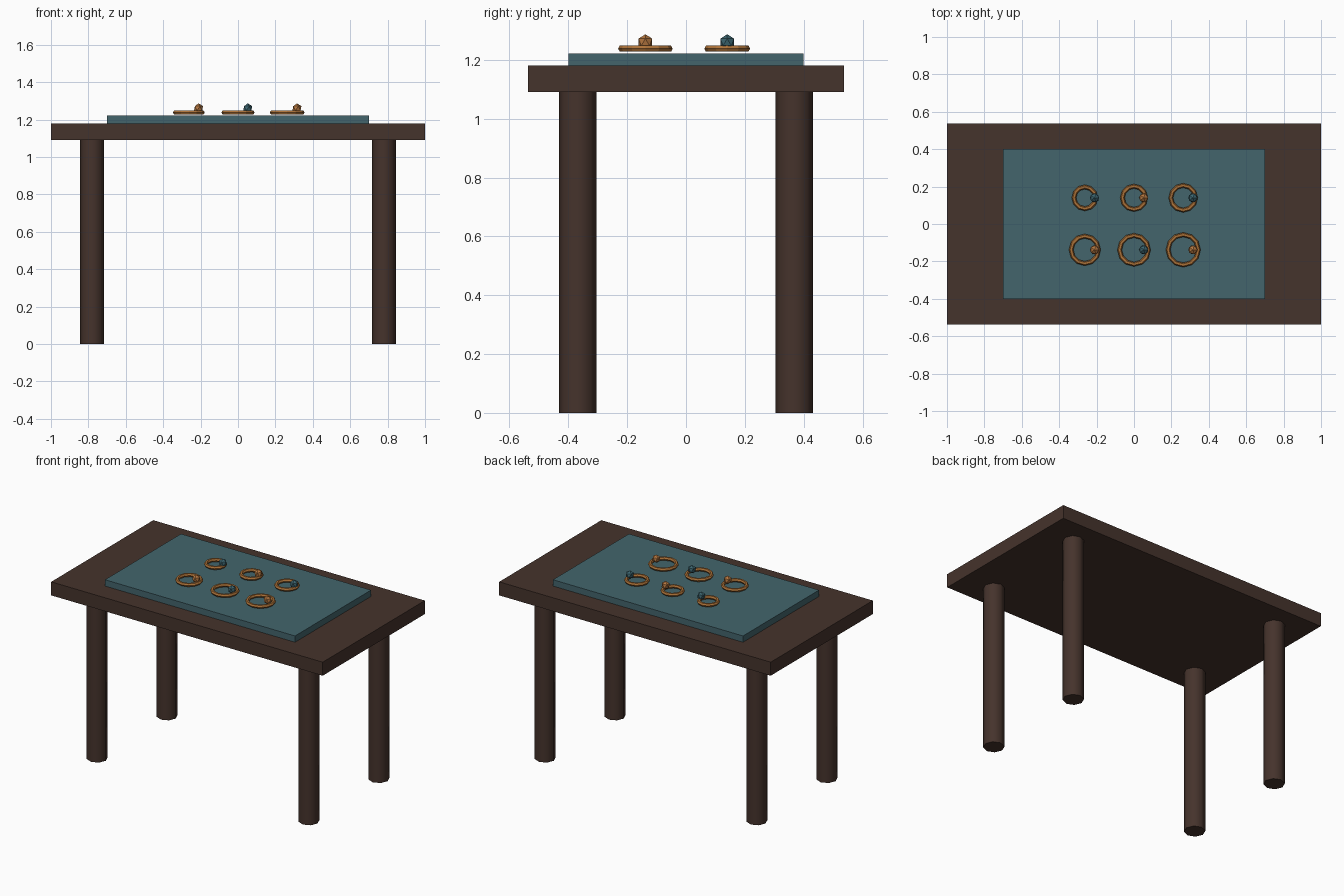
import bpy
import math

cube = bpy.data.objects.get("Cube")
if cube:
    bpy.data.objects.remove(cube, do_unlink=True)


def material(name, color):
    m = bpy.data.materials.new(name)
    m.use_nodes = True
    rgba = (*color, 1)
    m.diffuse_color = rgba
    m.node_tree.nodes["Principled BSDF"].inputs["Base Color"].default_value = rgba
    return m


wood = material("dark wood", (0.06, 0.033, 0.025))
cloth = material("teal cloth", (0.056, 0.13, 0.15))
gold = material("gold", (0.42, 0.17, 0.04))
teal_gem = material("teal stone", (0.045, 0.13, 0.16))
amber_gem = material("amber stone", (0.45, 0.18, 0.05))


def finish(name, mat, smooth=False):
    ob = bpy.context.object
    ob.name = name
    ob.data.materials.append(mat)
    if smooth:
        bpy.ops.object.shade_smooth_by_angle(angle=math.radians(50))
    return ob


def box(name, size, bottom, mat):
    bpy.ops.mesh.primitive_cube_add(size=1, location=(0, 0, bottom + size[2] / 2))
    bpy.context.object.scale = size
    bpy.ops.object.transform_apply(location=False, rotation=False, scale=True)
    return finish(name, mat)


# Table top and the display mat lying on it
box("table_top", (2, 1.074, 0.09), 1.09, wood)
box("display_mat", (1.4, 0.8, 0.042), 1.18, cloth)

# Round legs
for side, x in (("right", -0.78), ("left", 0.78)):
    for end, y in (("front", -0.368), ("back", 0.368)):
        bpy.ops.mesh.primitive_cylinder_add(
            vertices=8, radius=0.064, depth=1.09, location=(x, y, 0.545))
        finish(f"{end}_{side}_leg", wood, smooth=True)

# Two rows of rings, each set with a stone; stone colours alternate
TUBE = 0.012
for row, y, radii in (("front", -0.138, (0.085, 0.089, 0.093)),
                      ("back", 0.14, (0.07, 0.074, 0.078))):
    for i, outer in enumerate(radii):
        x = (i - 1) * 0.263
        bpy.ops.mesh.primitive_torus_add(
            major_segments=12, minor_segments=6, major_radius=outer - TUBE,
            minor_radius=TUBE, location=(x, y, 1.238))
        finish(f"{row}_ring_{i + 1}", gold)
        is_amber = (i % 2 == 0) == (row == "front")
        bpy.ops.mesh.primitive_ico_sphere_add(
            subdivisions=1, radius=0.027, location=(x + 0.052, y, 1.26))
        finish(f"{row}_stone_{i + 1}", amber_gem if is_amber else teal_gem)
